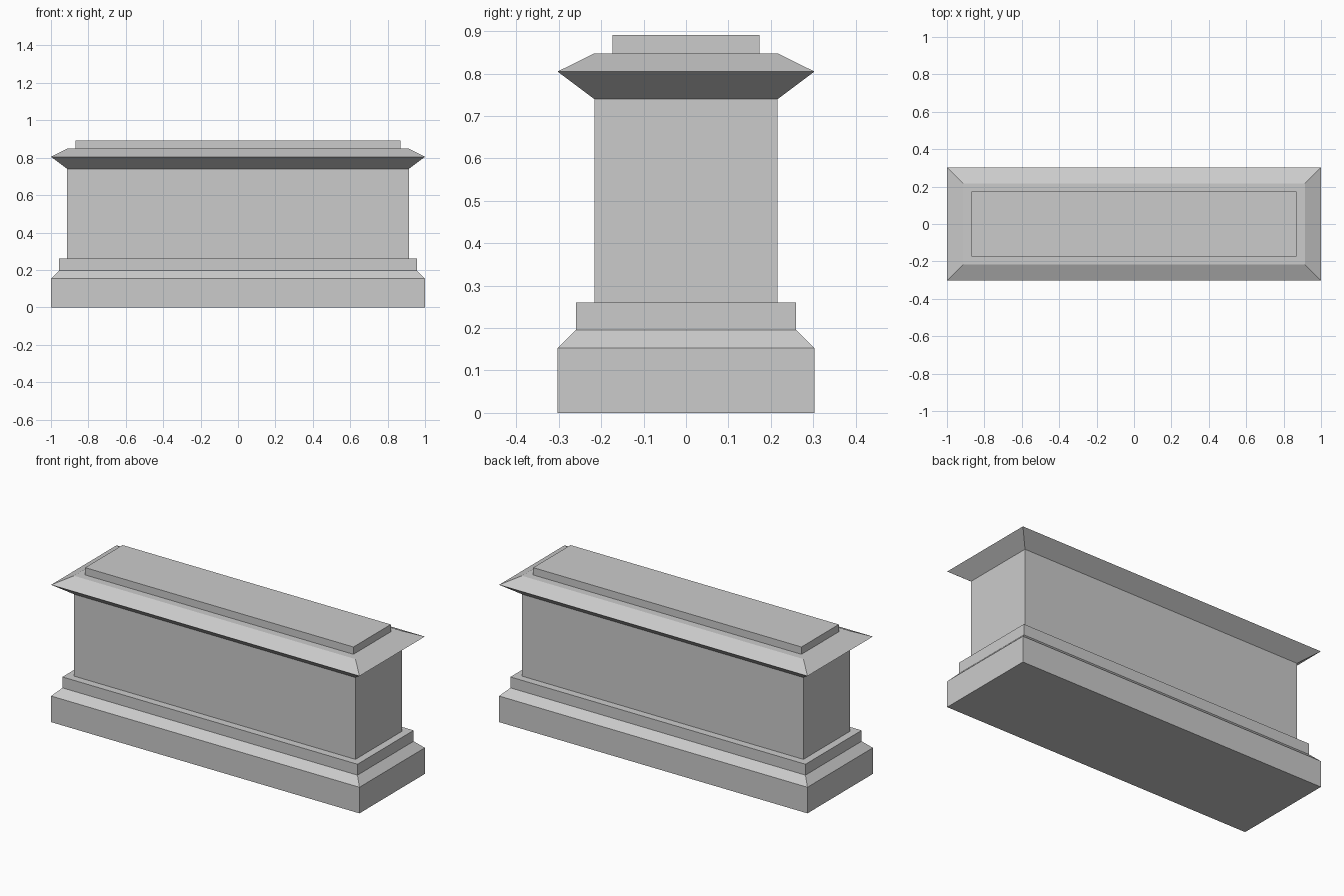
import bpy, bmesh

cube = bpy.data.objects.get("Cube")
if cube:
    bpy.data.objects.remove(cube, do_unlink=True)

HALF_X, HALF_Y = 1.0, 0.303

# Stone colour
stone = bpy.data.materials.new("grey stone")
stone.use_nodes = True
colour = (0.6, 0.6, 0.6, 1)
stone.diffuse_color = colour
stone.node_tree.nodes["Principled BSDF"].inputs["Base Color"].default_value = colour


def tiered_block(name, levels):
    """Loft rectangles given as (inset from the full footprint, height)."""
    bm = bmesh.new()
    rings = []
    for inset, z in levels:
        x, y = HALF_X - inset, HALF_Y - inset
        rings.append([bm.verts.new((sx * x, sy * y, z))
                      for sx, sy in ((-1, -1), (1, -1), (1, 1), (-1, 1))])
    for low, high in zip(rings, rings[1:]):
        for i in range(4):
            j = (i + 1) % 4
            bm.faces.new((low[i], low[j], high[j], high[i]))
    bm.faces.new(rings[0][::-1])
    bm.faces.new(rings[-1])
    bmesh.ops.recalc_face_normals(bm, faces=bm.faces)
    mesh = bpy.data.meshes.new(name)
    bm.to_mesh(mesh)
    bm.free()
    mesh.materials.append(stone)
    obj = bpy.data.objects.new(name, mesh)
    bpy.context.collection.objects.link(obj)
    return obj


# Plinth with a chamfered shoulder and an upper step
tiered_block("plinth", [(0, 0), (0, 0.153), (0.043, 0.196), (0.043, 0.26)])
# Main shaft
tiered_block("shaft", [(0.087, 0.26), (0.087, 0.74)])
# Flared cornice
tiered_block("cornice", [(0.087, 0.74), (0, 0.805), (0.087, 0.848)])
# Raised slab on top
tiered_block("top_slab", [(0.13, 0.848), (0.13, 0.891)])
